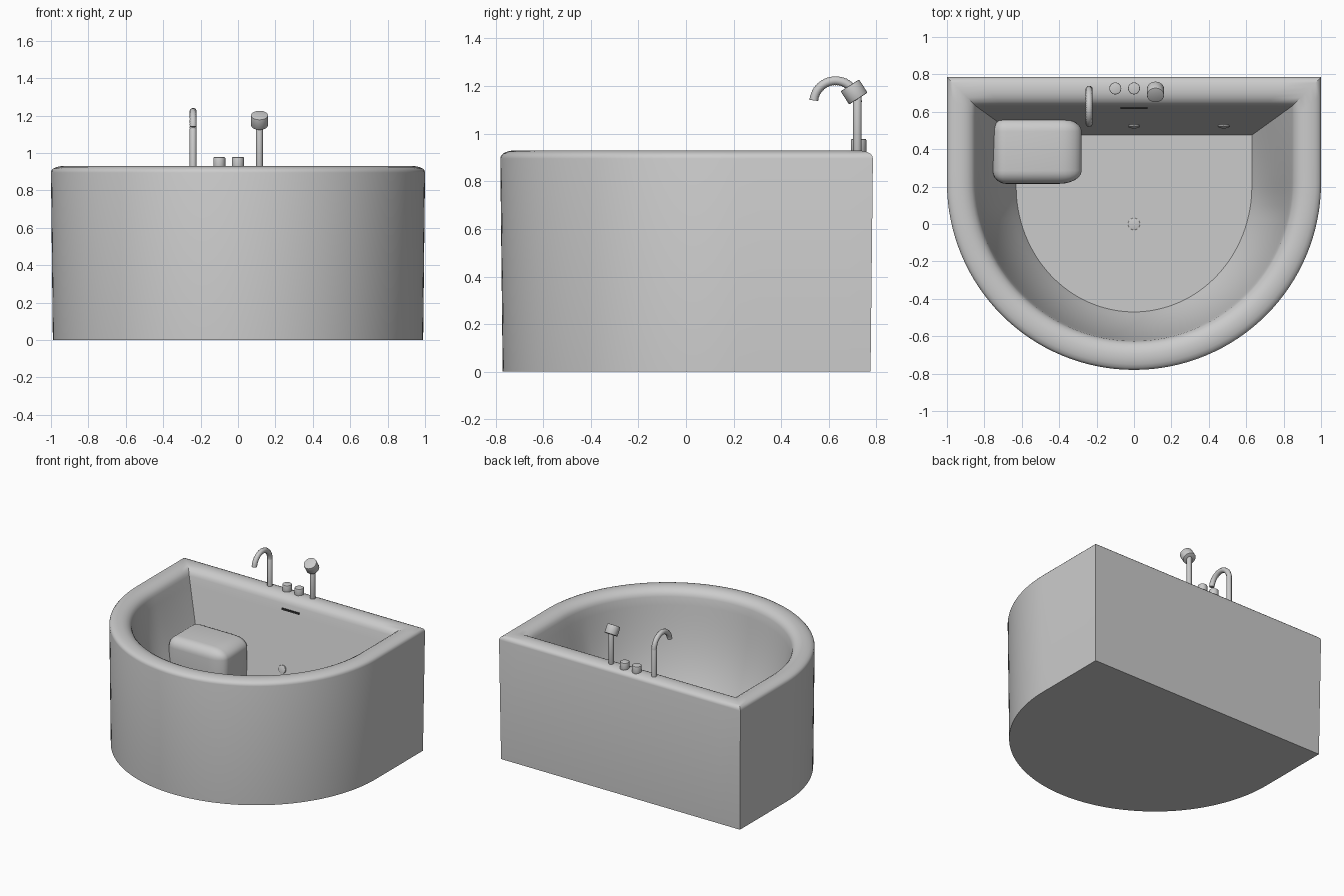
import bpy, bmesh
from math import pi, sin, cos, radians
from mathutils import Matrix, Vector

if "Cube" in bpy.data.objects:
    bpy.data.objects.remove(bpy.data.objects["Cube"])


def finish(name, bm, angle=30):
    bmesh.ops.recalc_face_normals(bm, faces=bm.faces[:])
    me = bpy.data.meshes.new(name)
    bm.to_mesh(me)
    bm.free()
    ob = bpy.data.objects.new(name, me)
    bpy.context.collection.objects.link(ob)
    bpy.ops.object.select_all(action='DESELECT')
    bpy.context.view_layer.objects.active = ob
    ob.select_set(True)
    bpy.ops.object.shade_smooth_by_angle(angle=radians(angle))
    return ob


def outline(hw, yb, yc, ry):
    """D-shaped plan: straight back, short straight sides, curved front."""
    pts = [(hw * (1 - i / 6), yb) for i in range(12)]
    pts += [(-hw, yb + (yc - yb) * i / 6) for i in range(6)]
    pts += [(-hw * cos(pi * i / 64), yc - ry * sin(pi * i / 64)) for i in range(64)]
    pts += [(hw, yc + (yb - yc) * i / 6) for i in range(6)]
    # rotate so that the list starts in the back right corner
    pts = [(hw * (1 - i / 6), yb) for i in range(12)] + pts[12:]
    return pts


def rim_loop(d):
    return outline(1 - d, 0.785 - d, 0.22, 1 - d)


def cylinder(name, loc, r, depth, axis=(0, 0, 1), seg=32, bevel=0.004):
    bm = bmesh.new()
    bmesh.ops.create_cone(bm, cap_ends=True, segments=seg, radius1=r, radius2=r, depth=depth)
    caps = [e for e in bm.edges if abs(e.verts[0].co.z - e.verts[1].co.z) < 1e-6]
    bmesh.ops.bevel(bm, geom=caps, offset=bevel, segments=2, affect='EDGES', profile=0.5)
    rot = Vector((0, 0, 1)).rotation_difference(Vector(axis)).to_matrix().to_4x4()
    bmesh.ops.transform(bm, matrix=Matrix.Translation(loc) @ rot, verts=bm.verts[:])
    return finish(name, bm)


# Tub shell: outer skirt, rolled rim, sloping inner wall, floor
bm = bmesh.new()
rings = []
profile = [(0.01, 0), (0, 0.895), (0.003, 0.907), (0.012, 0.917), (0.03, 0.925), (0.055, 0.93),
           (0.085, 0.93), (0.11, 0.924), (0.132, 0.912), (0.147, 0.895), (0.154, 0.875)]
for d, z in profile:
    rings.append([bm.verts.new((x, y, z)) for x, y in rim_loop(d)])
top, low = rim_loop(0.155), outline(0.63, 0.475, 0.20, 0.67)
z_top, z_floor = 0.87, 0.23
n = len(top)
for k in range(1, 13):
    u = k / 12
    ring = []
    for i, ((ax, ay), (bx, by)) in enumerate(zip(top, low)):
        # flat back wall, gently dished front and sides
        w = 0 if i <= 12 else min(1, (i - 12) / 10, (n - i) / 10)
        t = u * (1 - w) + (0.5 * u + 0.5 * u ** 3) * w
        ring.append(bm.verts.new((ax + (bx - ax) * t, ay + (by - ay) * t,
                                  z_top + (z_floor - z_top) * u)))
    rings.append(ring)
for a, b in zip(rings, rings[1:]):
    for i in range(n):
        j = (i + 1) % n
        bm.faces.new((a[i], a[j], b[j], b[i]))
bm.faces.new(rings[0])
bm.faces.new(rings[-1])
finish("tub_shell", bm)

# Seat: soft rounded block in the back left corner, rounder on its open side
bm = bmesh.new()
bmesh.ops.create_cube(bm, size=1)
bmesh.ops.scale(bm, vec=(0.475, 0.35, 0.40), verts=bm.verts[:])
bmesh.ops.bevel(bm, geom=bm.edges[:], offset=0.07, segments=6, affect='EDGES', profile=0.5)
for v in bm.verts:
    if v.co.x > 0:
        v.co.x = 0.2375 - (0.2375 - v.co.x) * 1.7
bmesh.ops.translate(bm, vec=(-0.5175, 0.39, 0.40), verts=bm.verts[:])
finish("corner_seat", bm, 40)

# Spout: straight post with ribbed arched neck
cu = bpy.data.curves.new("spout", 'CURVE')
cu.dimensions = '3D'
cu.bevel_depth = 0.018
cu.bevel_resolution = 4
cu.use_fill_caps = True
path = [(0.72, 0.90, 1), (0.72, 1.129, 1)]
ribs = 56
for i in range(ribs + 1):
    a = radians(174) * i / ribs
    path.append((0.628 + 0.092 * cos(a), 1.13 + 0.092 * sin(a), 1.07 if i % 2 else 0.97))
sp = cu.splines.new('POLY')
sp.points.add(len(path) - 1)
for p, (y, z, r) in zip(sp.points, path):
    p.co = (-0.24, y, z, 1)
    p.radius = r
bpy.context.collection.objects.link(bpy.data.objects.new("spout", cu))

# Taps
for name, x in (("left_tap", -0.10), ("right_tap", 0.0)):
    cylinder(name, (x, 0.725, 0.945), 0.032, 0.065)

# Hand shower: post and tilted head
cylinder("shower_post", (0.115, 0.72, 1.03), 0.018, 0.26)
cylinder("shower_head", (0.115, 0.706, 1.175), 0.046, 0.066, (0, -0.54, 0.84))

# Water jets on the sloping back wall
wall_normal = Vector((0, -0.97, 0.24))
for name, x in (("left_jet", -0.48), ("middle_jet", 0.0), ("right_jet", 0.48)):
    cylinder(name, (x, 0.527, 0.44), 0.03, 0.02, wall_normal)

# Overflow slot and floor drain
bm = bmesh.new()
bmesh.ops.create_cube(bm, size=1)
bmesh.ops.scale(bm, vec=(0.145, 0.012, 0.014), verts=bm.verts[:])
bmesh.ops.translate(bm, vec=(0, 0.624, 0.838), verts=bm.verts[:])
slot = finish("overflow_slot", bm)
dark = bpy.data.materials.new("dark")
dark.diffuse_color = (0.03, 0.03, 0.03, 1)
dark.use_nodes = True
dark.node_tree.nodes["Principled BSDF"].inputs["Base Color"].default_value = dark.diffuse_color
slot.data.materials.append(dark)
cylinder("drain", (0, 0, 0.23), 0.032, 0.01, bevel=0.002)
